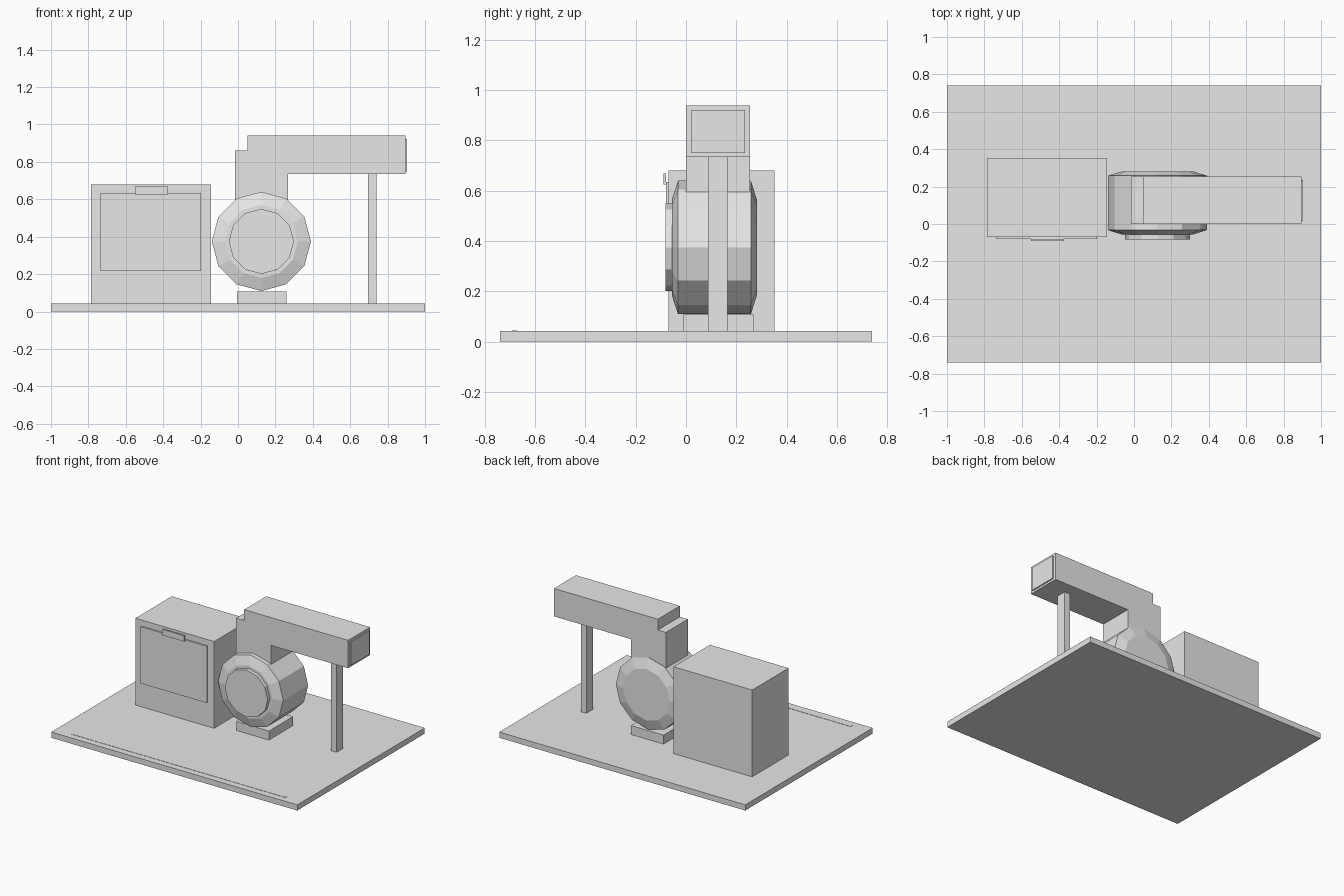
import bpy, bmesh, math
from mathutils import Matrix

cube = bpy.data.objects.get("Cube")
if cube:
    bpy.data.objects.remove(cube, do_unlink=True)

grey = bpy.data.materials.new("plain_grey")
grey.use_nodes = True
grey.diffuse_color = (0.8, 0.8, 0.8, 1)
grey.node_tree.nodes["Principled BSDF"].inputs["Base Color"].default_value = (0.8, 0.8, 0.8, 1)


def finish(name, bm):
    bmesh.ops.recalc_face_normals(bm, faces=bm.faces)
    mesh = bpy.data.meshes.new(name)
    bm.to_mesh(mesh)
    bm.free()
    mesh.materials.append(grey)
    obj = bpy.data.objects.new(name, mesh)
    bpy.context.scene.collection.objects.link(obj)
    return obj


def box(name, x, y, z):
    """Box from its extents along each axis."""
    bm = bmesh.new()
    size = [b - a for a, b in (x, y, z)]
    mid = [(a + b) / 2 for a, b in (x, y, z)]
    bmesh.ops.create_cube(bm, size=1, matrix=Matrix.Translation(mid) @ Matrix.Diagonal((*size, 1)))
    return finish(name, bm)


def turned(name, cx, cz, profile, sides=12):
    """Faceted solid around a y axis; profile is (y, radius) pairs."""
    bm = bmesh.new()
    rings = []
    for y, r in profile:
        angles = [math.tau * i / sides for i in range(sides)]
        rings.append([bm.verts.new((cx + r * math.cos(a), y, cz + r * math.sin(a))) for a in angles])
    for low, high in zip(rings, rings[1:]):
        for i in range(sides):
            j = (i + 1) % sides
            bm.faces.new((low[i], low[j], high[j], high[i]))
    bm.faces.new(rings[0])
    bm.faces.new(rings[-1])
    return finish(name, bm)


def extruded(name, outline, y0, y1):
    """Outline in x and z, extruded along y."""
    bm = bmesh.new()
    face = bm.faces.new([bm.verts.new((x, y0, z)) for x, z in outline])
    new = bmesh.ops.extrude_face_region(bm, geom=[face])["geom"]
    bmesh.ops.translate(bm, vec=(0, y1 - y0, 0), verts=[v for v in new if isinstance(v, bmesh.types.BMVert)])
    return finish(name, bm)


# Base plate with a thin strip along its front edge
box("base_plate", (-1, 1), (-0.74, 0.74), (0, 0.042))
box("front_strip", (-0.87, 0.87), (-0.692, -0.672), (0.042, 0.044))

# Cabinet with door and handle
box("cabinet", (-0.785, -0.145), (-0.07, 0.352), (0.042, 0.68))
box("cabinet_door", (-0.735, -0.198), (-0.08, -0.07), (0.218, 0.635))
box("door_handle", (-0.552, -0.375), (-0.09, -0.08), (0.625, 0.668))

# Faceted drum on its foot
turned("drum", 0.125, 0.375, [(-0.055, 0.195), (-0.032, 0.265), (0.258, 0.265), (0.282, 0.19)])
turned("drum_cap", 0.125, 0.375, [(-0.082, 0.174), (-0.05, 0.174)])
box("drum_foot", (-0.005, 0.26), (-0.012, 0.268), (0.042, 0.108))

# Duct rising from the drum and running sideways, with its end plate and post
extruded("duct", [(-0.015, 0.5), (0.267, 0.5), (0.267, 0.735), (0.895, 0.735),
                  (0.895, 0.94), (0.05, 0.94), (0.05, 0.86), (-0.015, 0.86)], 0, 0.255)
box("duct_end_plate", (0.895, 0.904), (0.02, 0.235), (0.75, 0.922))
box("support_post", (0.695, 0.74), (0.088, 0.165), (0.042, 0.735))
